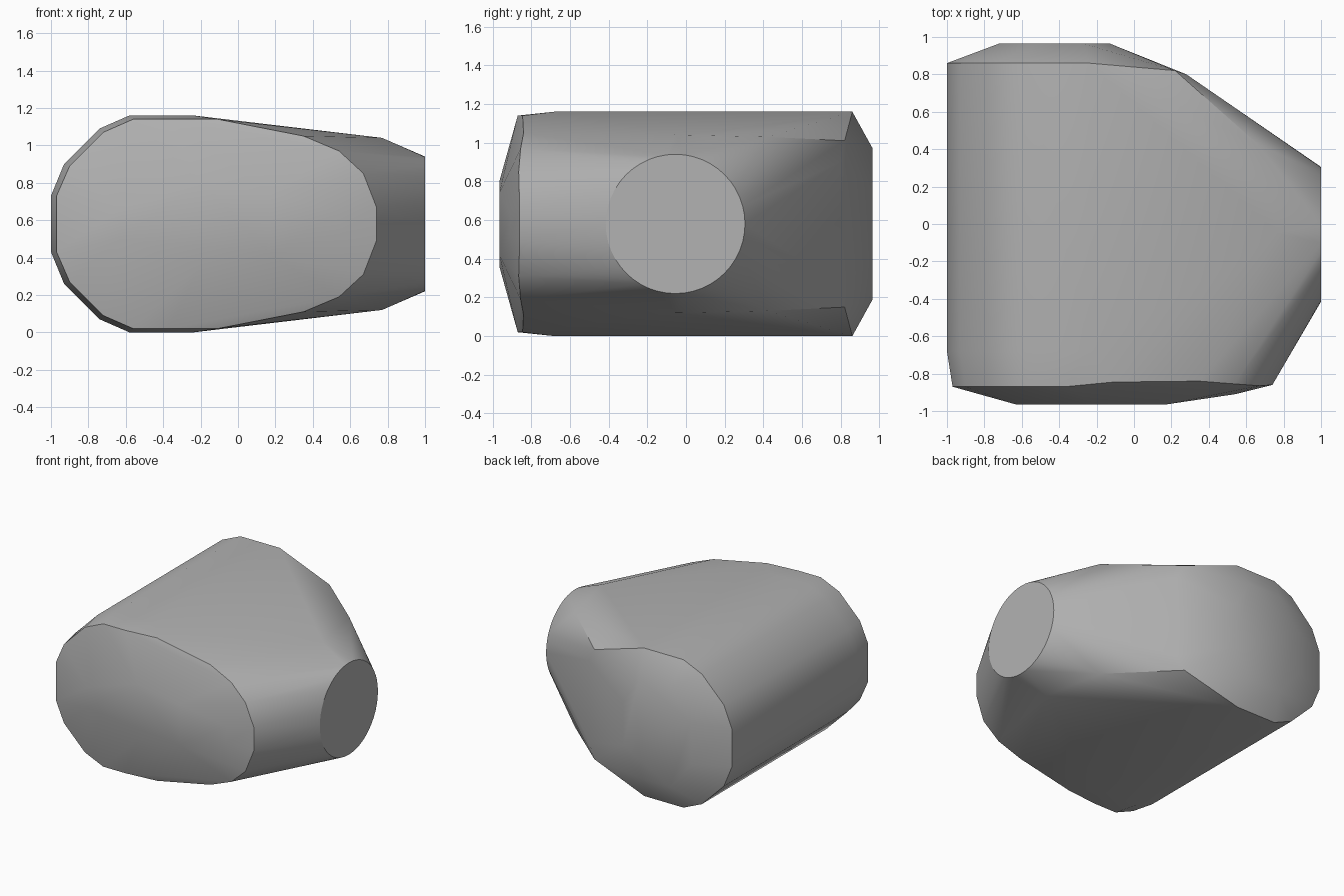
import bpy
import bmesh
import math

cube = bpy.data.objects.get("Cube")
if cube:
    bpy.data.objects.remove(cube, do_unlink=True)

MID = 0.58  # height of the horizontal symmetry plane


def mirrored(points):
    """Points above the mid plane plus their copies below it."""
    return points + [(x, y, 2 * MID - z) for x, y, z in points]


# Rounded end of the body, as (x, z) profile
side = [(-1, 0.73), (-0.93, 0.9), (-0.74, 1.09), (-0.58, 1.16), (-0.24, 1.16)]
points = mirrored([(x, y, z) for y in (-0.68, 0.86) for x, z in side])

# Front rim
points += mirrored([
    (-0.97, -0.87, 0.73), (-0.9, -0.87, 0.89), (-0.72, -0.87, 1.07),
    (-0.56, -0.87, 1.14), (-0.37, -0.87, 1.14), (-0.11, -0.845, 1.14),
    (0.35, -0.84, 1.05), (0.54, -0.855, 0.97), (0.67, -0.865, 0.85),
    (0.74, -0.86, 0.67)])

# Bulged front cap
points += mirrored([(-0.63, -0.965, 0.66), (-0.2, -0.965, 0.8),
                    (0.17, -0.965, 0.74), (0.54, -0.91, 0.64)])

# Back cap and the start of the slanted wall
points += mirrored([(-0.72, 0.965, 0.74), (-0.54, 0.965, 0.97),
                    (-0.27, 0.965, 0.97), (-0.13, 0.965, 0.75),
                    (0.22, 0.82, 1.01), (0.28, 0.8, 0.9)])

# Shoulder leading into the round end
points += mirrored([(0.67, 0.42, 1.03), (0.77, -0.05, 1.04),
                    (0.66, -0.53, 0.98)])

# Flat round end
COUNT = 48
for i in range(COUNT):
    a = math.tau * i / COUNT
    points.append((1, -0.055 + 0.36 * math.cos(a), MID + 0.36 * math.sin(a)))

# Wrap everything in one convex skin
bm = bmesh.new()
for p in points:
    bm.verts.new(p)
hull = bmesh.ops.convex_hull(bm, input=bm.verts)
loose = [v for v in bm.verts if not v.link_faces]
bmesh.ops.delete(bm, geom=loose, context='VERTS')
bmesh.ops.dissolve_limit(bm, angle_limit=math.radians(0.5),
                         verts=bm.verts, edges=bm.edges)
bmesh.ops.recalc_face_normals(bm, faces=bm.faces)
mesh = bpy.data.meshes.new("convex_body")
bm.to_mesh(mesh)
bm.free()

body = bpy.data.objects.new("convex_body", mesh)
bpy.context.collection.objects.link(body)

# Plain grey
grey = bpy.data.materials.new("plain_grey")
grey.use_nodes = True
colour = (0.45, 0.45, 0.45, 1)
grey.diffuse_color = colour
grey.node_tree.nodes["Principled BSDF"].inputs["Base Color"].default_value = colour
mesh.materials.append(grey)

# Smooth shading with sharp rims
bpy.ops.object.select_all(action='DESELECT')
body.select_set(True)
bpy.context.view_layer.objects.active = body
bpy.ops.object.shade_smooth_by_angle(angle=math.radians(30))
